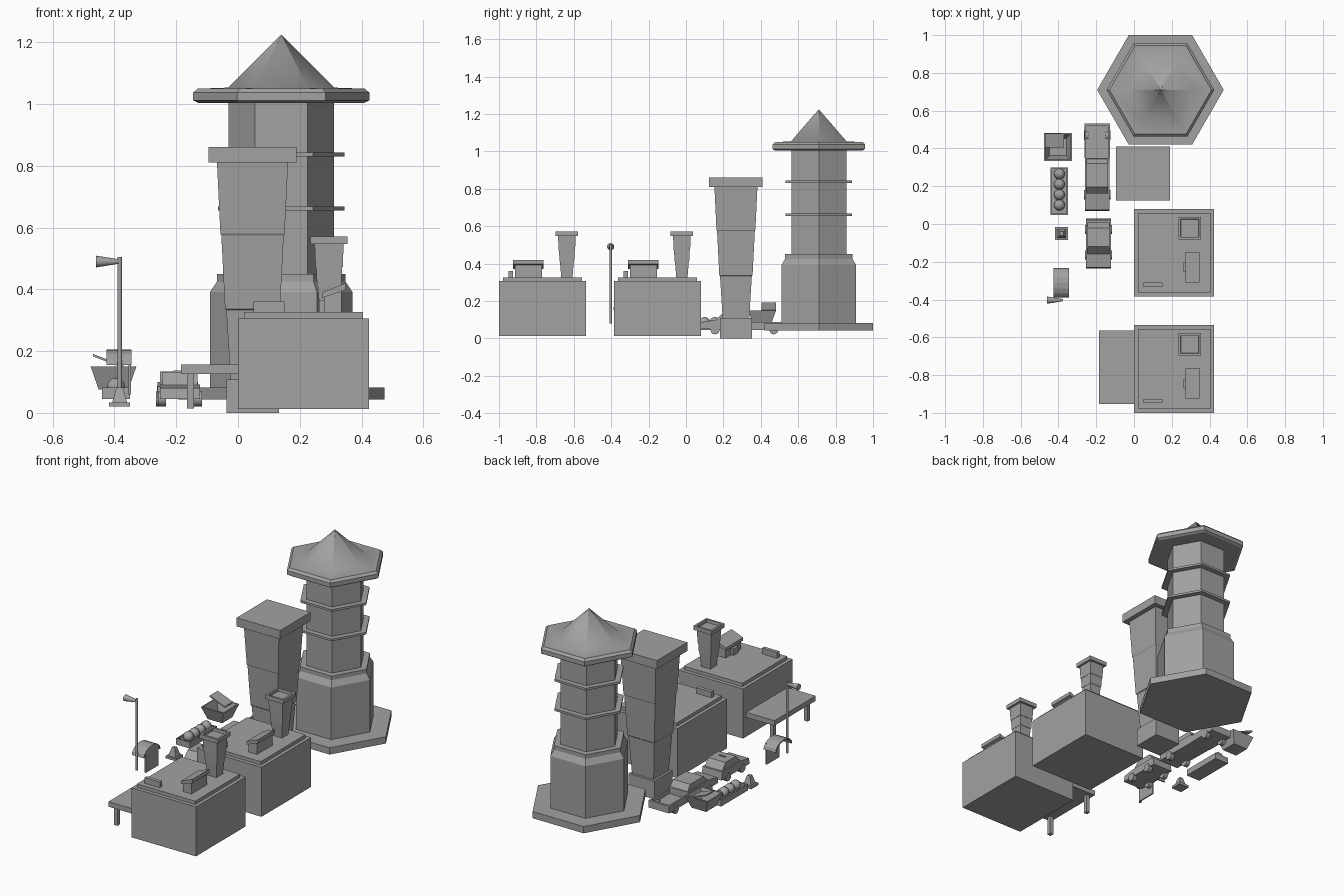
import bpy, bmesh
from math import sin, cos, pi, sqrt
from mathutils import Vector

if "Cube" in bpy.data.objects:
    bpy.data.objects.remove(bpy.data.objects["Cube"])

grey = bpy.data.materials.new("plain_grey")
grey.use_nodes = True
GREY = (0.36, 0.36, 0.36, 1)
grey.diffuse_color = GREY
grey.node_tree.nodes["Principled BSDF"].inputs["Base Color"].default_value = GREY


def finish(name, bm):
    bmesh.ops.recalc_face_normals(bm, faces=bm.faces[:])
    mesh = bpy.data.meshes.new(name)
    bm.to_mesh(mesh)
    bm.free()
    mesh.materials.append(grey)
    obj = bpy.data.objects.new(name, mesh)
    bpy.context.scene.collection.objects.link(obj)
    return obj


def box(name, x, y, z):
    bm = bmesh.new()
    bmesh.ops.create_cube(bm, size=1)
    for v in bm.verts:
        v.co = [r[0] if c < 0 else r[1] for c, r in zip(v.co, (x, y, z))]
    return finish(name, bm)


def stack(name, x, y, rings, sides=4, smooth_from=None):
    """Rings of (radius, z); for four sides the radius is the half width."""
    bm = bmesh.new()
    turn, grow = (pi / 4, sqrt(2)) if sides == 4 else (0, 1)
    loops = []
    for r, z in rings:
        angles = [turn + 2 * pi * i / sides for i in range(sides)]
        loops.append([bm.verts.new((x + r * grow * cos(a), y + r * grow * sin(a), z))
                      for a in angles])
    for k, (lo, hi) in enumerate(zip(loops, loops[1:])):
        for i in range(sides):
            j = (i + 1) % sides
            f = bm.faces.new((lo[i], lo[j], hi[j], hi[i]))
            f.smooth = smooth_from is not None and k >= smooth_from
    bm.faces.new(loops[0])
    bm.faces.new(loops[-1])
    return finish(name, bm)


def extrude(name, points, start, end, axis="x"):
    """Side profile pulled along x (points are y, z) or along y (points are x, z)."""
    bm = bmesh.new()
    if axis == "x":
        ends = [[bm.verts.new((d, a, b)) for a, b in points] for d in (start, end)]
    else:
        ends = [[bm.verts.new((a, d, b)) for a, b in points] for d in (start, end)]
    n = len(points)
    for i in range(n):
        j = (i + 1) % n
        bm.faces.new((ends[0][i], ends[0][j], ends[1][j], ends[1][i]))
    for e in ends:
        bm.faces.new(e)
    return finish(name, bm)


def rod(name, a, b, r1, r2, sides=12):
    bm = bmesh.new()
    a, b = Vector(a), Vector(b)
    bmesh.ops.create_cone(bm, cap_ends=True, segments=sides, radius1=r1, radius2=r2,
                          depth=(b - a).length)
    q = (b - a).to_track_quat("Z", "Y")
    for v in bm.verts:
        v.co = q @ v.co + (a + b) / 2
    for f in bm.faces:
        f.smooth = len(f.verts) == 4
    return finish(name, bm)


def ball(name, at, r):
    bm = bmesh.new()
    bmesh.ops.create_uvsphere(bm, u_segments=16, v_segments=10, radius=r)
    bmesh.ops.translate(bm, verts=bm.verts[:], vec=at)
    for f in bm.faces:
        f.smooth = True
    return finish(name, bm)


# Two matching buildings with roof details
for tag, y in (("front", -1.0), ("rear", -0.385)):
    box(tag + "_building", (0, 0.424), (y, y + 0.465), (0.012, 0.306))
    box(tag + "_roof_slab", (0.02, 0.404), (y + 0.022, y + 0.443), (0.306, 0.326))
    stack(tag + "_chimney", 0.295, y + 0.363,
          [(0.03, 0.326), (0.037, 0.41), (0.039, 0.41), (0.042, 0.47), (0.044, 0.47),
           (0.047, 0.547), (0.06, 0.547), (0.06, 0.571), (0.048, 0.571), (0.046, 0.555)])
    extrude(tag + "_roof_vent", [(0.278, 0.326), (0.335, 0.326), (0.335, 0.405), (0.278, 0.375)],
            y + 0.085, y + 0.23, "y")
    extrude(tag + "_vent_cover", [(0.272, 0.372), (0.348, 0.398), (0.348, 0.42), (0.272, 0.39)],
            y + 0.075, y + 0.237, "y")
    box(tag + "_vent_tab", (0.262, 0.28), (y + 0.133, y + 0.18), (0.326, 0.365))
    box(tag + "_roof_sign", (0.05, 0.15), (y + 0.052, y + 0.074), (0.326, 0.36))

# Side platform on posts
box("platform", (-0.185, 0), (-0.952, -0.565), (0.126, 0.156))
for y in (-0.93, -0.61):
    box("platform_post", (-0.165, -0.142), (y, y + 0.024), (0.015, 0.126))

# Flared square tower
stack("square_tower_base", 0.047, 0.267, [(0.085, 0), (0.085, 0.108)])
stack("square_tower", 0.047, 0.267,
      [(0.071, 0.108), (0.085, 0.333), (0.089, 0.337), (0.101, 0.575),
       (0.104, 0.58), (0.115, 0.81)])
stack("square_tower_cap", 0.047, 0.267, [(0.143, 0.81), (0.143, 0.861)])

# Six-sided tower
HX, HY = 0.14, 0.71
stack("hex_plinth", HX, HY, [(0.335, 0.043), (0.335, 0.083)], 6)
stack("hex_lower_body", HX, HY, [(0.23, 0.083), (0.23, 0.392), (0.205, 0.43)], 6)
stack("hex_collar", HX, HY, [(0.208, 0.425), (0.208, 0.45)], 6)
stack("hex_shaft", HX, HY, [(0.17, 0.43), (0.17, 1.01)], 6)
for z in (0.655, 0.83):
    stack("hex_ring", HX, HY, [(0.205, z), (0.205, z + 0.013)], 6)
stack("hex_roof_rim", HX, HY,
      [(0.27, 1.004), (0.285, 1.012), (0.285, 1.037), (0.27, 1.05)], 6)
stack("hex_roof_cone", HX, HY, [(0.27, 1.0495), (0.172, 1.053), (0.001, 1.224)], 6, 0)


# Vehicles
def wheels(name, cx, ys):
    for y in ys:
        for s in (-1, 1):
            rod(name, (cx + s * 0.045, y, 0.045), (cx + s * 0.071, y, 0.045), 0.024, 0.024)


TX = -0.195
extrude("truck_hood", [(0.07, 0.05), (0.075, 0.085), (0.16, 0.1), (0.35, 0.1), (0.35, 0.045)],
        TX - 0.065, TX + 0.065)
extrude("truck_cab", [(0.16, 0.1), (0.195, 0.134), (0.32, 0.134), (0.345, 0.1)],
        TX - 0.057, TX + 0.057)
box("truck_bed_floor", (TX - 0.068, TX + 0.068), (0.35, 0.53), (0.045, 0.06))
for s in (-1, 1):
    edge = sorted((TX + s * 0.068, TX + s * 0.058))
    box("truck_bed_side", edge, (0.35, 0.53), (0.06, 0.088))
box("truck_tailgate", (TX - 0.068, TX + 0.068), (0.52, 0.533), (0.045, 0.088))
wheels("truck_wheel", TX, (0.155, 0.47))

CX = -0.188
extrude("car_body", [(-0.235, 0.045), (-0.23, 0.08), (-0.15, 0.092), (0.02, 0.092), (0.028, 0.045)],
        CX - 0.065, CX + 0.065)
extrude("car_cabin", [(-0.16, 0.09), (-0.12, 0.132), (-0.02, 0.132), (0.01, 0.09)],
        CX - 0.057, CX + 0.057)
box("car_roof_bar", (CX - 0.02, CX + 0.02), (-0.078, -0.072), (0.132, 0.138))
wheels("car_wheel", CX, (-0.165, -0.03))

# Open bin with a tilted lid
stack("bin", -0.403, 0.407, [(0.048, 0.075), (0.074, 0.15), (0.066, 0.15), (0.045, 0.088)])
extrude("bin_lid", [(-0.47, 0.183), (-0.37, 0.145), (-0.37, 0.153), (-0.47, 0.191)],
        0.405, 0.48, "y")

# Planter tray with round bushes
PX = -0.395
box("planter", (PX - 0.046, PX + 0.046), (0.048, 0.3), (0.045, 0.07))
for s in (-1, 1):
    edge = sorted((PX + s * 0.046, PX + s * 0.038))
    box("planter_side", edge, (0.048, 0.3), (0.07, 0.082))
for y in (0.048, 0.292):
    box("planter_end", (PX - 0.046, PX + 0.046), (y, y + 0.008), (0.07, 0.082))
for i in range(4):
    ball("bush", (PX, 0.1 + 0.055 * i, 0.085), 0.029)

# Small square marker cone
stack("marker_cone", -0.383, -0.05,
      [(0.034, 0.02), (0.034, 0.034), (0.024, 0.034), (0.01, 0.083)])

# Arched shelter with a side panel
arch = [(-0.312 - 0.078 * cos(pi * i / 8), 0.155 + 0.05 * sin(pi * i / 8)) for i in range(9)]
inner = [(-0.312 + 0.07 * cos(pi * i / 8), 0.155 + 0.042 * sin(pi * i / 8)) for i in range(9)]
extrude("shelter_roof", arch + inner, -0.425, -0.345)
extrude("shelter_panel", [(-0.37, 0.06), (-0.25, 0.06), (-0.25, 0.185), (-0.312, 0.2), (-0.37, 0.185)],
        -0.355, -0.347)

# Street lamp
rod("lamp_post", (-0.383, -0.403, 0.08), (-0.383, -0.403, 0.505), 0.007, 0.007)
rod("lamp_horn", (-0.46, -0.403, 0.49), (-0.383, -0.403, 0.49), 0.019, 0.007)
